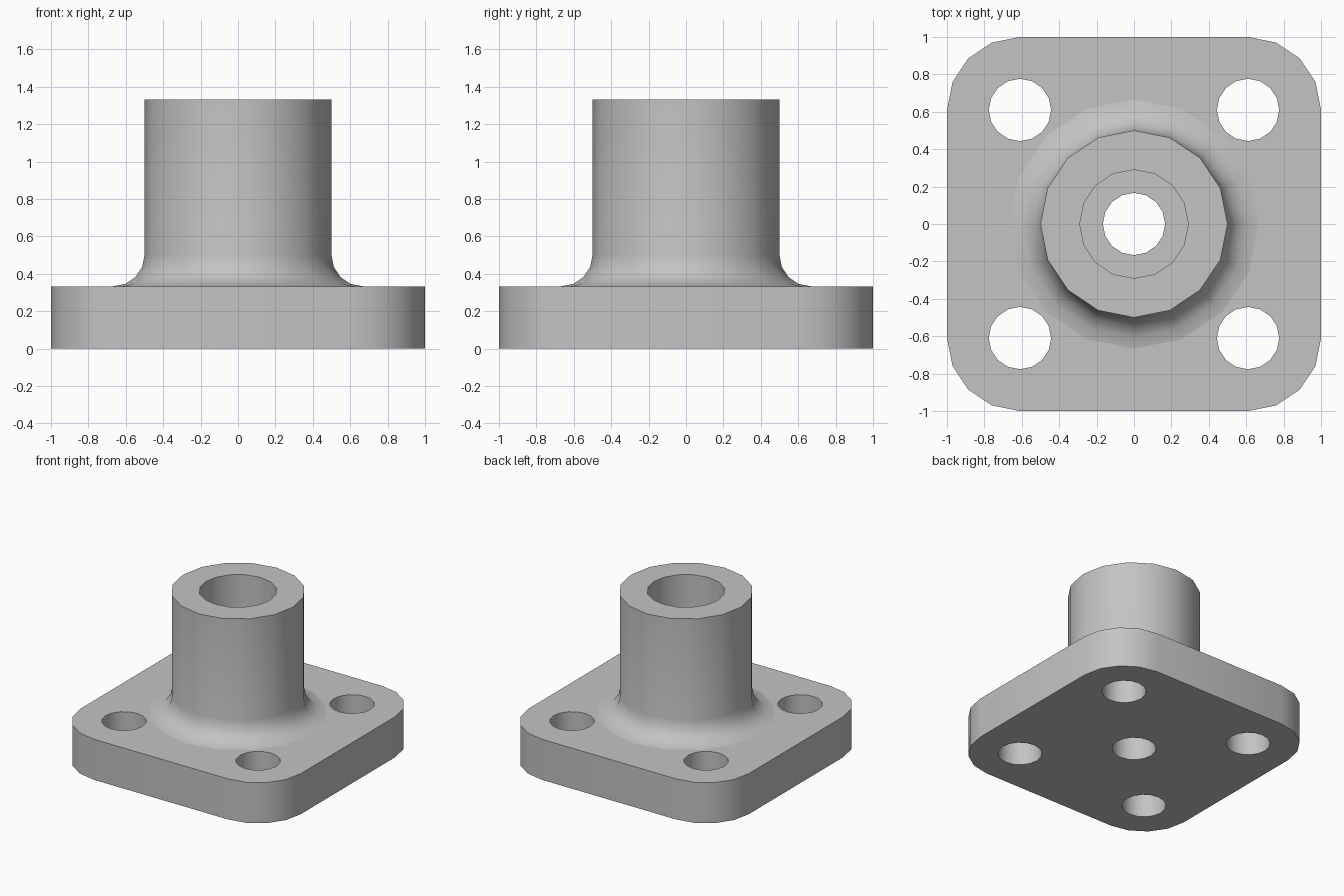
import bpy, bmesh
from math import sin, cos, pi

cube = bpy.data.objects.get("Cube")
if cube:
    bpy.data.objects.remove(cube, do_unlink=True)

SIDES = 16
PLATE_TOP = 1 / 3
HEIGHT = 4 / 3
FILLET = 1 / 6
BOSS_R = 0.5
CORNER = 0.39

grey = bpy.data.materials.new("machined grey")
grey.use_nodes = True
colour = (0.55, 0.55, 0.55, 1)
grey.diffuse_color = colour
grey.node_tree.nodes["Principled BSDF"].inputs["Base Color"].default_value = colour


def make_object(name, bm):
    bmesh.ops.recalc_face_normals(bm, faces=bm.faces)
    mesh = bpy.data.meshes.new(name)
    bm.to_mesh(mesh)
    bm.free()
    mesh.materials.append(grey)
    obj = bpy.data.objects.new(name, mesh)
    bpy.context.collection.objects.link(obj)
    return obj


def lathe(name, profile):
    """Solid of revolution from (radius, height) pairs, capped at both ends."""
    bm = bmesh.new()
    rings = [[bm.verts.new((r * cos(2 * pi * i / SIDES), r * sin(2 * pi * i / SIDES), z))
              for i in range(SIDES)] for r, z in profile]
    for low, high in zip(rings, rings[1:]):
        for i in range(SIDES):
            j = (i + 1) % SIDES
            bm.faces.new((low[i], low[j], high[j], high[i]))
    bm.faces.new(rings[0])
    bm.faces.new(rings[-1])
    return make_object(name, bm)


def rounded_plate(name):
    bm = bmesh.new()
    outline = []
    for quarter in range(4):
        mid = quarter * pi / 2 + pi / 4
        sx, sy = (1 if cos(mid) > 0 else -1), (1 if sin(mid) > 0 else -1)
        for k in range(5):
            a = quarter * pi / 2 + k * pi / 8
            outline.append(bm.verts.new((sx * (1 - CORNER) + CORNER * cos(a),
                                         sy * (1 - CORNER) + CORNER * sin(a), 0)))
    base = bm.faces.new(outline)
    top = bmesh.ops.extrude_face_region(bm, geom=[base])
    moved = [g for g in top["geom"] if isinstance(g, bmesh.types.BMVert)]
    bmesh.ops.translate(bm, verts=moved, vec=(0, 0, PLATE_TOP))
    return make_object(name, bm)


def combine(target, tool, operation):
    mod = target.modifiers.new(tool.name, "BOOLEAN")
    mod.operation = operation
    mod.solver = "EXACT"
    mod.object = tool
    bpy.context.view_layer.objects.active = target
    bpy.ops.object.modifier_apply(modifier=mod.name)
    bpy.data.objects.remove(tool, do_unlink=True)


# Square mounting plate with rounded corners
flange = rounded_plate("flange")

# Cylindrical boss with a concave fillet at its foot
foot = BOSS_R + FILLET
profile = [(foot, PLATE_TOP / 2)]
for k in range(5):
    a = k * pi / 8
    profile.append((foot - FILLET * sin(a), PLATE_TOP + FILLET * (1 - cos(a))))
profile.append((BOSS_R, HEIGHT))
combine(flange, lathe("boss", profile), "UNION")

# Stepped centre bore
combine(flange, lathe("wide_bore", [(0.29, PLATE_TOP), (0.29, HEIGHT + 0.2)]), "DIFFERENCE")
combine(flange, lathe("narrow_bore", [(FILLET, -0.2), (FILLET, 0.6)]), "DIFFERENCE")

# Four bolt holes on the corner centres
for sx in (-1, 1):
    for sy in (-1, 1):
        hole = lathe("bolt_hole", [(FILLET, -0.2), (FILLET, 0.6)])
        hole.location = (sx * (1 - CORNER), sy * (1 - CORNER), 0)
        bpy.context.view_layer.update()
        combine(flange, hole, "DIFFERENCE")

# Smooth curved walls, flat horizontal faces
flange.data.materials.clear()
flange.data.materials.append(grey)
bpy.ops.object.select_all(action="DESELECT")
flange.select_set(True)
bpy.context.view_layer.objects.active = flange
bpy.ops.object.shade_smooth_by_angle(angle=pi / 6)
for face in flange.data.polygons:
    face.material_index = 0
    if abs(face.normal.z) > 0.995:
        face.use_smooth = False
